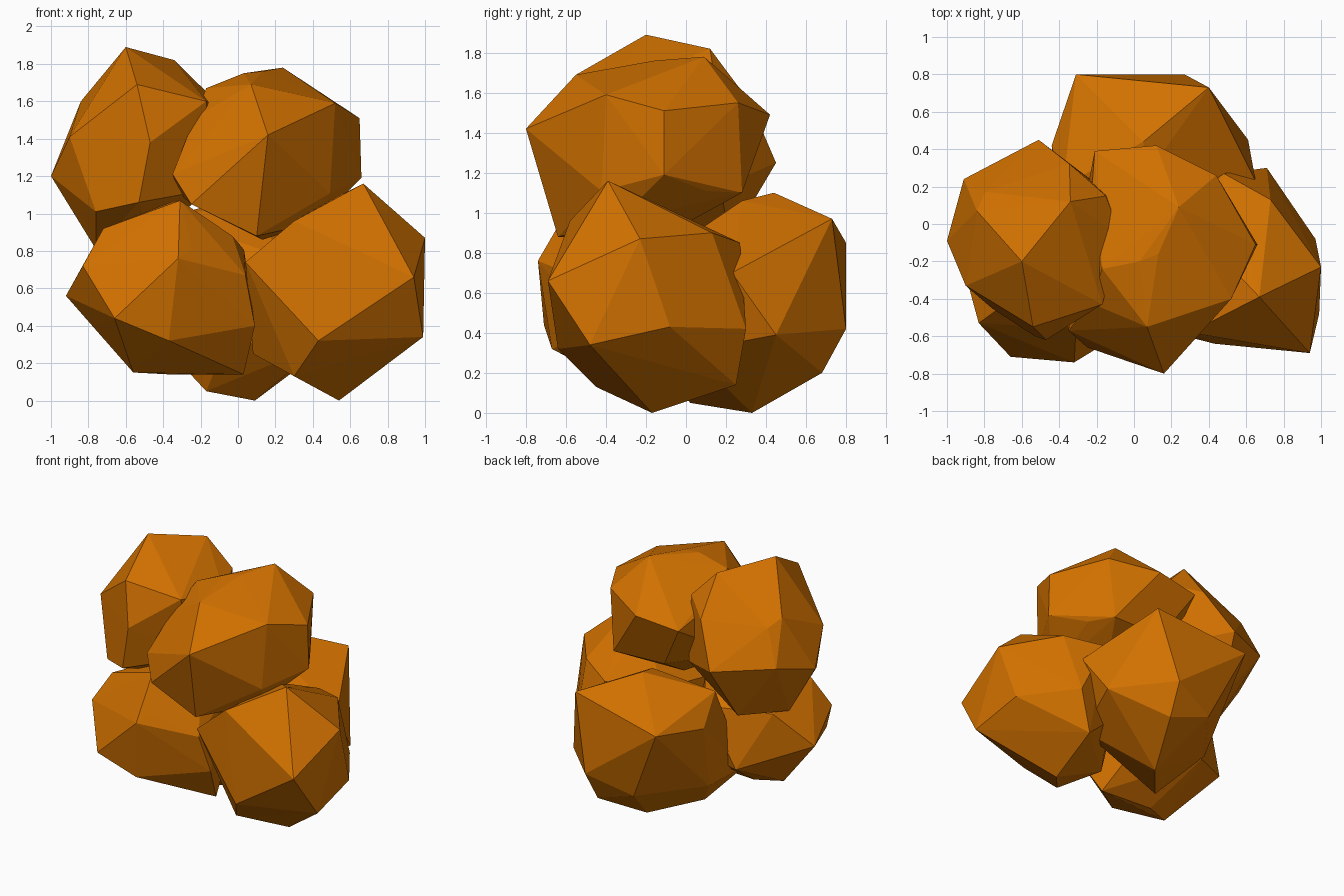
import bpy, bmesh
from mathutils import Vector

orange = bpy.data.materials.new("burnt_orange")
orange.diffuse_color = (0.64, 0.165, 0.0, 1)


def rock(name, centre, radii, corners):
    """Faceted boulder: a stretched icosahedron core with jutting corners, wrapped in a hull."""
    bm = bmesh.new()
    bmesh.ops.create_icosphere(bm, subdivisions=1, radius=1)
    c = Vector(centre)
    for v in bm.verts:
        v.co = c + v.co * Vector(radii)
    for p in corners:
        bm.verts.new(p)
    # keep only the points, then wrap them in a convex skin
    bmesh.ops.delete(bm, geom=bm.edges[:], context='EDGES_FACES')
    res = bmesh.ops.convex_hull(bm, input=bm.verts[:])
    inner = {v for v in res["geom_interior"] + res["geom_unused"]
             if isinstance(v, bmesh.types.BMVert)}
    bmesh.ops.delete(bm, geom=list(inner), context='VERTS')
    bmesh.ops.recalc_face_normals(bm, faces=bm.faces[:])
    me = bpy.data.meshes.new(name)
    bm.to_mesh(me)
    bm.free()
    me.materials.append(orange)
    bpy.context.collection.objects.link(bpy.data.objects.new(name, me))


# upper pair
rock("upper_left_rock", (-0.47, -0.07, 1.34), (0.45, 0.46, 0.47), [
    (-0.6, -0.2, 1.89), (-0.34, 0.12, 1.82), (-0.54, -0.55, 1.69),
    (-0.17, -0.43, 1.6), (-1, -0.09, 1.2), (-0.84, 0.07, 1.6),
    (-0.91, 0.24, 1.3), (-0.51, 0.45, 1.25), (-0.53, -0.6, 1.06),
    (-0.9, -0.33, 1.41), (-0.76, -0.45, 1.01), (-0.47, -0.62, 1.38),
    (-0.76, -0.13, 0.81), (-0.58, 0.22, 0.86), (-0.15, 0.15, 1.62)])
rock("upper_right_rock", (0.13, -0.16, 1.31), (0.5, 0.5, 0.45), [
    (0.16, -0.8, 1.42), (0.03, -0.2, 1.75), (0.24, 0.09, 1.78),
    (0.52, -0.4, 1.59), (0.65, -0.11, 1.51), (0.66, -0.11, 1.19),
    (0.44, 0.26, 1.55), (0.12, 0.42, 1.49), (-0.21, 0.39, 1.45),
    (-0.35, -0.57, 1.21), (-0.25, -0.66, 1.05), (0.1, -0.64, 0.88),
    (0.07, -0.55, 1.69), (-0.17, -0.24, 1.67), (0.4, 0.28, 1.1),
    (0.42, -0.35, 0.95)])

# lower ring of three
rock("lower_left_rock", (-0.37, -0.27, 0.6), (0.45, 0.46, 0.46), [
    (-0.92, -0.2, 0.56), (-0.83, -0.53, 0.72), (-0.66, -0.71, 0.44),
    (-0.32, -0.74, 0.76), (-0.37, -0.67, 0.32), (-0.31, -0.56, 1.07),
    (0.09, -0.45, 0.4), (0.03, -0.3, 0.14), (-0.56, -0.35, 0.15),
    (-0.72, -0.45, 0.92), (0.04, -0.52, 0.67), (-0.03, -0.4, 0.88)])
rock("lower_right_rock", (0.49, -0.2, 0.57), (0.45, 0.45, 0.5), [
    (0.67, -0.39, 1.16), (1, -0.23, 0.87), (0.94, -0.69, 0.66),
    (0.99, -0.48, 0.34), (0.97, -0.08, 0.43), (0.54, -0.17, 0),
    (0.43, -0.64, 0.32), (0.71, 0.3, 0.42), (0.73, 0.13, 0.9),
    (0.48, 0.27, 0.85), (0.6, 0.25, 0.14), (0.3, -0.45, 0.13),
    (0.04, -0.54, 0.74), (0.08, -0.25, 0.25), (0.3, -0.58, 0.96)])
rock("back_rock", (0.08, 0.28, 0.54), (0.52, 0.5, 0.52), [
    (0.4, 0.73, 0.97), (0.05, 0.44, 1.1), (-0.31, 0.8, 0.85),
    (0.27, 0.8, 0.42), (0.61, 0.45, 0.39), (0.65, 0.23, 0.7),
    (0.09, 0.33, 0), (-0.17, 0.02, 0.05), (-0.42, -0.08, 0.32),
    (-0.44, 0.42, 0.8), (-0.38, 0.2, 0.98), (0.25, 0.68, 0.2)])
